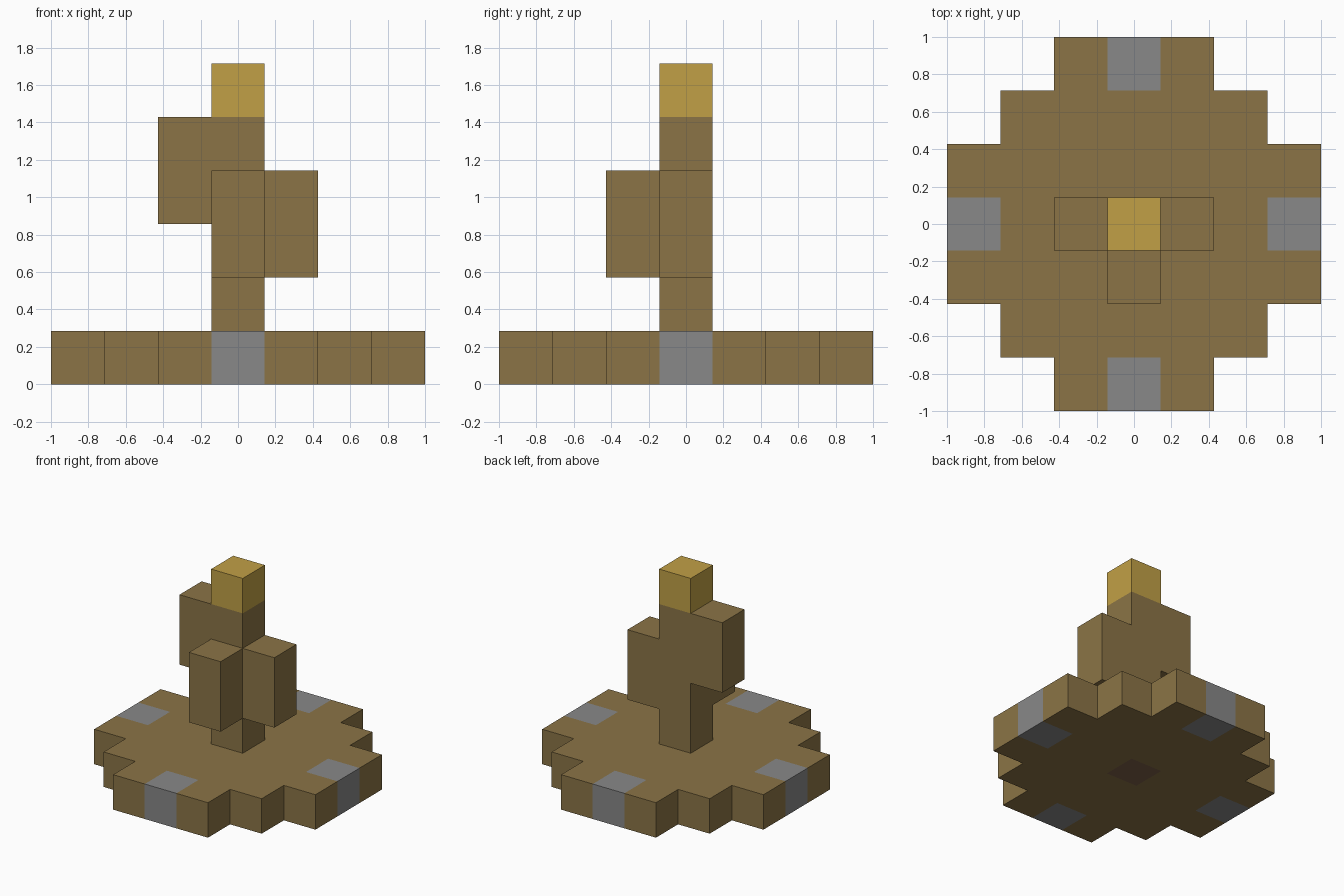
import bpy
import bmesh
from mathutils import Vector

UNIT = 2 / 7  # edge length of one block

if "Cube" in bpy.data.objects:
    bpy.data.objects.remove(bpy.data.objects["Cube"], do_unlink=True)


def make_material(name, srgb):
    """Flat material from an sRGB colour."""
    linear = [((c / 255 + 0.055) / 1.055) ** 2.4 for c in srgb] + [1]
    mat = bpy.data.materials.new(name)
    mat.use_nodes = True
    mat.diffuse_color = linear
    node = mat.node_tree.nodes["Principled BSDF"]
    node.inputs["Base Color"].default_value = linear
    node.inputs["Roughness"].default_value = 0.9
    return mat


wood = make_material("brown wood", (139, 116, 70))
stone = make_material("grey stone", (136, 136, 136))
gold = make_material("golden yellow", (193, 160, 70))
dark_core = make_material("reddish brown", (126, 96, 72))


def stack(x, y, low, high):
    """Cells of an upright stack of blocks."""
    return {(x, y, z) for z in range(low, high)}


# Stepped round platform, one block thick
base_cells = {(x, y, 0) for x in range(-3, 4) for y in range(-3, 4)
              if abs(x) + abs(y) <= 4}


def base_material(x, y, z):
    if x == 0 and y == 0:
        return 2
    return 1 if max(abs(x), abs(y)) == 3 and x * y == 0 else 0


# name: (cells, materials, rule giving the material index of a cell)
plain = lambda x, y, z: 0
parts = {
    "platform": (base_cells, [wood, stone, dark_core], base_material),
    "trunk": (stack(0, 0, 1, 5), [wood], plain),
    "right_arm": (stack(-1, 0, 3, 5), [wood], plain),
    "left_arm": (stack(1, 0, 2, 4), [wood], plain),
    "front_arm": (stack(0, -1, 2, 4), [wood], plain),
    "top_block": (stack(0, 0, 5, 6), [gold], plain),
}
occupied = set().union(*(cells for cells, _, _ in parts.values()))


def build_part(name, cells, materials, rule):
    """Make the outer faces of a group of blocks, then merge flat areas."""
    bm = bmesh.new()
    for cell in sorted(cells):
        centre = Vector(cell) + Vector((0, 0, 0.5))
        for axis in range(3):
            for sign in (-1, 1):
                normal = Vector((0, 0, 0))
                normal[axis] = sign
                if tuple(int(c + n) for c, n in zip(cell, normal)) in occupied:
                    continue
                u = Vector((0, 0, 0))
                u[(axis + 1) % 3] = 0.5
                v = normal.cross(u)
                middle = centre + normal / 2
                corners = (-u - v, u - v, u + v, v - u)
                face = bm.faces.new(
                    [bm.verts.new((middle + c) * UNIT) for c in corners])
                face.material_index = rule(*cell)
    bmesh.ops.remove_doubles(bm, verts=bm.verts[:], dist=0.001)
    bmesh.ops.dissolve_limit(bm, angle_limit=0.01, verts=bm.verts[:],
                             edges=bm.edges[:], delimit={"MATERIAL"})
    mesh = bpy.data.meshes.new(name)
    bm.to_mesh(mesh)
    bm.free()
    for mat in materials:
        mesh.materials.append(mat)
    bpy.context.collection.objects.link(bpy.data.objects.new(name, mesh))


for part_name, (part_cells, mats, colour_rule) in parts.items():
    build_part(part_name, part_cells, mats, colour_rule)
